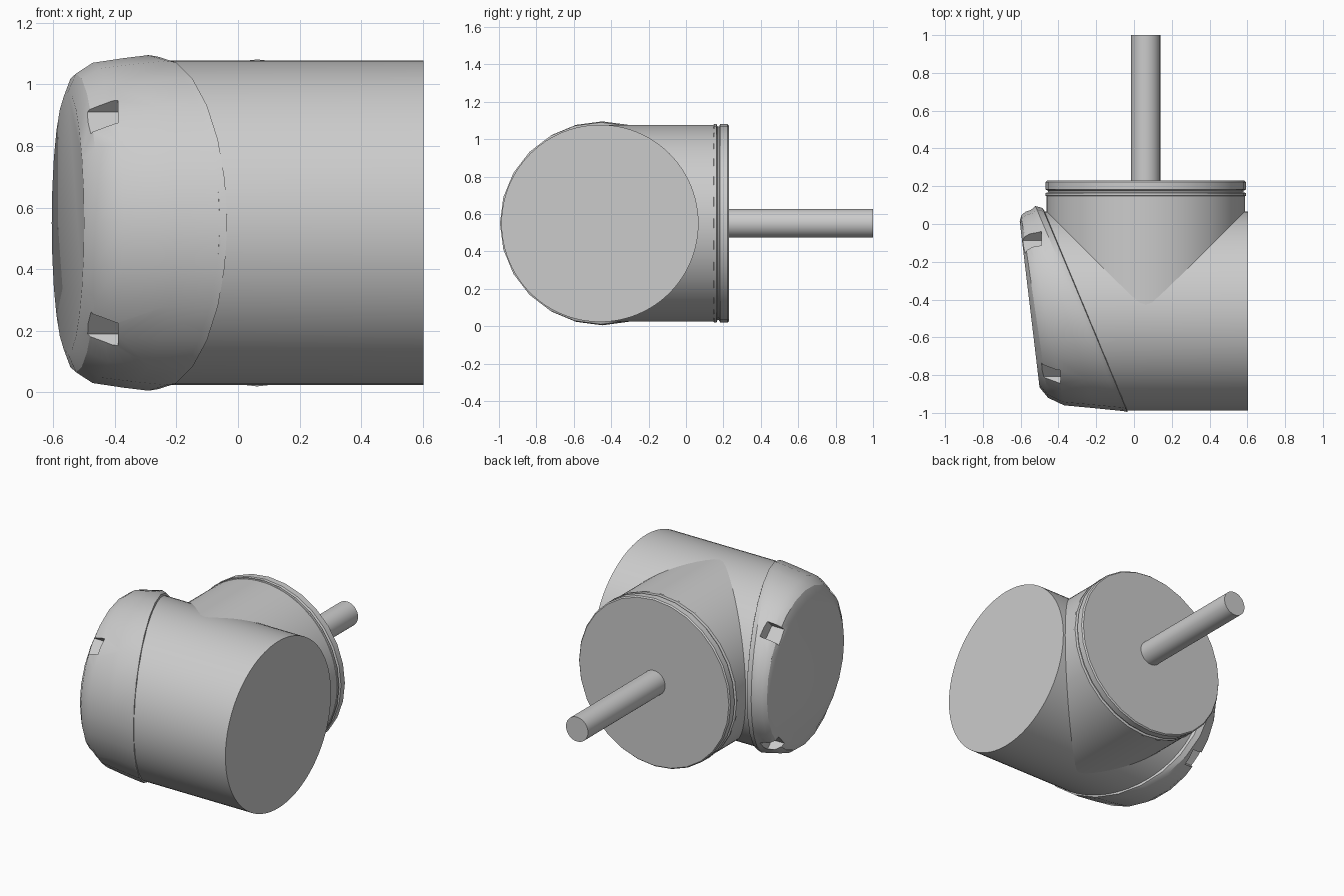
import bpy, bmesh, math
from mathutils import Vector, Matrix

cube = bpy.data.objects.get("Cube")
if cube:
    bpy.data.objects.remove(cube, do_unlink=True)

grey = bpy.data.materials.new("plain grey")
grey.use_nodes = True
grey.diffuse_color = (0.6, 0.6, 0.6, 1)
grey.node_tree.nodes["Principled BSDF"].inputs["Base Color"].default_value = (0.6, 0.6, 0.6, 1)

MID_X, MID_Y, MID_Z = 0.062, -0.46, 0.55
RADIUS = 0.527
UP = Vector((0, 0, 1))


def finish(name, bm):
    bmesh.ops.recalc_face_normals(bm, faces=bm.faces)
    mesh = bpy.data.meshes.new(name)
    bm.to_mesh(mesh)
    bm.free()
    mesh.materials.append(grey)
    obj = bpy.data.objects.new(name, mesh)
    bpy.context.collection.objects.link(obj)
    return obj


def smooth(obj, degrees):
    bpy.ops.object.select_all(action="DESELECT")
    obj.select_set(True)
    bpy.context.view_layer.objects.active = obj
    bpy.ops.object.shade_smooth_by_angle(angle=math.radians(degrees))


def loft(name, rings, sides):
    """Skin a closed solid over ellipses given as (centre, half axis, half height)."""
    bm = bmesh.new()
    loops = []
    for centre, axis, height in rings:
        loop = []
        for i in range(sides):
            a = math.tau * i / sides
            loop.append(bm.verts.new(centre + axis * math.cos(a) + UP * height * math.sin(a)))
        loops.append(loop)
    for low, high in zip(loops, loops[1:]):
        for i in range(sides):
            j = (i + 1) % sides
            bm.faces.new((low[i], low[j], high[j], high[i]))
    bm.faces.new(loops[0])
    bm.faces.new(loops[-1])
    return finish(name, bm)


def span(back, front, height):
    """Ellipse between a back and a front point seen from above."""
    b, f = Vector((*back, MID_Z)), Vector((*front, MID_Z))
    return (b + f) / 2, (b - f) / 2, height


def along_y(profile):
    return [(Vector((MID_X, y, MID_Z)), Vector((r, 0, 0)), r) for y, r in profile]


# Main barrel, cut on a slant where it enters the cap
barrel = loft("main_barrel", [
    span((-0.51, MID_Y + RADIUS), (-0.06, MID_Y - RADIUS), RADIUS),
    span((0.603, MID_Y + RADIUS), (0.603, MID_Y - RADIUS), RADIUS)], 96)
smooth(barrel, 35)

# Side branch of the same bore
branch = loft("side_branch", along_y([(MID_Y, 0.526), (0.16, 0.526)]), 96)
smooth(branch, 35)

# Grooved end plate of the branch
plate = loft("end_plate", along_y([
    (0.145, 0.522), (0.15, 0.531), (0.163, 0.531), (0.168, 0.518), (0.176, 0.518),
    (0.183, 0.53), (0.222, 0.53), (0.23, 0.523)]), 28)
smooth(plate, 30)

# Thin shaft
shaft = loft("shaft", along_y([(0.22, 0.077), (1.0, 0.077)]), 48)
smooth(shaft, 35)

# Slanted cap with a lip and a rounded shoulder
cap = loft("slanted_cap", [
    span((-0.475, 0.07), (-0.035, -0.985), 0.53),
    span((-0.485, 0.085), (-0.035, -0.995), 0.54),
    span((-0.522, 0.095), (-0.06, -0.99), 0.545),
    span((-0.545, 0.075), (-0.2, -0.976), 0.535),
    span((-0.575, 0.065), (-0.37, -0.96), 0.52),
    span((-0.597, 0.045), (-0.455, -0.92), 0.485),
    span((-0.605, 0.015), (-0.5, -0.865), 0.425)], 24)

# Four notches around the cap shoulder
bm = bmesh.new()
for x, y_off in ((-0.44, -0.36), (-0.54, 0.36)):
    for z_off in (-0.36, 0.36):
        place = (Matrix.Translation((x, -0.447 + y_off, MID_Z + z_off))
                 @ Matrix.Rotation(math.atan2(z_off, y_off), 4, "X")
                 @ Matrix.Diagonal((0.1, 0.1, 0.1, 1)))
        bmesh.ops.create_cube(bm, size=1, matrix=place)
cutter = finish("notch_cutter", bm)
cutter.hide_render = True
cut = cap.modifiers.new("notches", "BOOLEAN")
cut.operation = "DIFFERENCE"
cut.solver = "EXACT"
cut.object = cutter
bpy.context.view_layer.objects.active = cap
bpy.ops.object.modifier_apply(modifier=cut.name)
bpy.data.objects.remove(cutter, do_unlink=True)
smooth(cap, 28)
